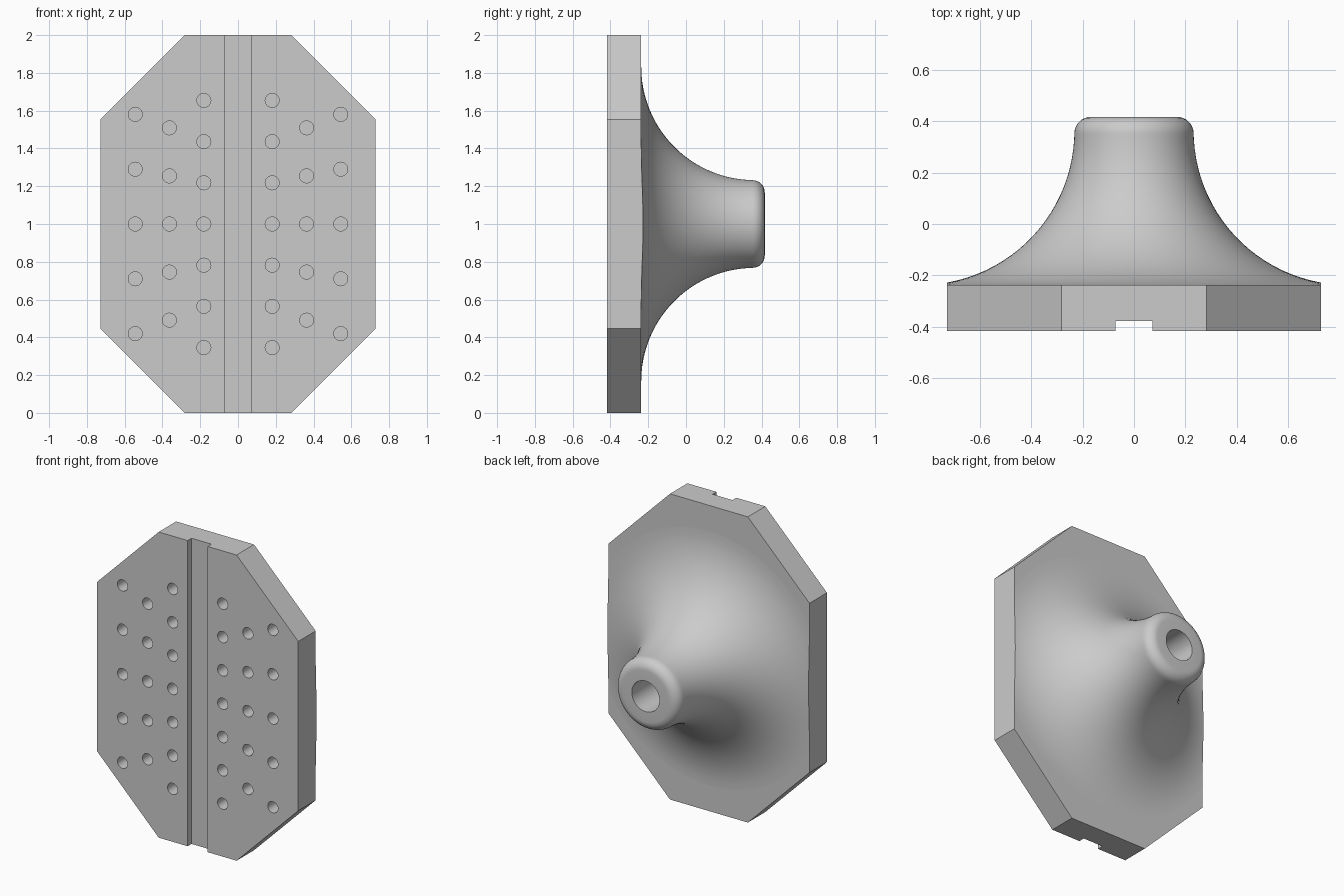
import bpy, bmesh, math
from mathutils import Matrix, Vector

old = bpy.data.objects.get("Cube")
if old:
    bpy.data.objects.remove(old, do_unlink=True)

FRONT, PLATE_BACK, HUB_END = -0.417, -0.237, 0.417
HALF_W, MID = 0.728, 1.0

grey = bpy.data.materials.new("light grey")
grey.use_nodes = True
grey.diffuse_color = (0.6, 0.6, 0.6, 1)
grey.node_tree.nodes["Principled BSDF"].inputs["Base Color"].default_value = (0.6, 0.6, 0.6, 1)


def make_object(name, bm):
    bmesh.ops.recalc_face_normals(bm, faces=bm.faces[:])
    mesh = bpy.data.meshes.new(name)
    bm.to_mesh(mesh)
    bm.free()
    mesh.materials.append(grey)
    obj = bpy.data.objects.new(name, mesh)
    bpy.context.collection.objects.link(obj)
    return obj


def smooth(obj):
    bpy.ops.object.select_all(action="DESELECT")
    obj.select_set(True)
    bpy.context.view_layer.objects.active = obj
    bpy.ops.object.shade_smooth_by_angle(angle=math.radians(35))


# Eight-sided plate
bm = bmesh.new()
quarter = [(0.282, 1.0), (HALF_W, 0.554)]
outline = quarter + [(x, -z) for x, z in reversed(quarter)]
outline += [(-x, -z) for x, z in outline]
face = bm.faces.new([bm.verts.new((x, FRONT, MID + z)) for x, z in outline])
ext = bmesh.ops.extrude_face_region(bm, geom=[face])
moved = [g for g in ext["geom"] if isinstance(g, bmesh.types.BMVert)]
bmesh.ops.translate(bm, verts=moved, vec=(0, PLATE_BACK - FRONT, 0))
plate = make_object("plate", bm)

# Cutter: central groove and the rows of blind holes
bm = bmesh.new()
bmesh.ops.create_cube(bm, size=1, matrix=Matrix.Translation((0, FRONT, MID))
                      @ Matrix.Diagonal((0.144, 0.08, 2.2, 1)))
HOLE_DEPTH = 0.1
turn = Matrix.Rotation(math.pi / 2, 4, "X")
for x, spacing, each_side in ((0.181, 0.218, 3), (0.363, 0.2545, 2), (0.544, 0.29, 2)):
    for side in (-1, 1):
        for i in range(-each_side, each_side + 1):
            spot = Matrix.Translation((side * x, FRONT, MID + i * spacing))
            bmesh.ops.create_cone(bm, cap_ends=True, segments=24, radius1=0.037,
                                  radius2=0.037, depth=2 * HOLE_DEPTH, matrix=spot @ turn)
cutter = make_object("groove_and_hole_cutter", bm)
cutter.hide_render = True

cut = plate.modifiers.new("cut", "BOOLEAN")
cut.operation = "DIFFERENCE"
cut.solver = "EXACT"
cut.object = cutter
bpy.context.view_layer.objects.active = plate
bpy.ops.object.modifier_apply(modifier="cut")
bpy.data.objects.remove(cutter, do_unlink=True)
smooth(plate)

# Flared hub: concave sweep, rounded rim, blind bore
SWEEP, ROUND, NECK, BORE = 0.6, 0.065, 0.232, 0.1
profile = [(0, PLATE_BACK)]
centre_y = PLATE_BACK + SWEEP
for i in range(25):
    a = math.radians(87) * i / 24
    profile.append((NECK + SWEEP * (1 - math.sin(a)), centre_y - SWEEP * math.cos(a)))
for i in range(9):
    a = math.pi / 2 * i / 8
    profile.append((NECK - ROUND + ROUND * math.cos(a), HUB_END - ROUND + ROUND * math.sin(a)))
profile += [(BORE, HUB_END), (BORE, -0.1), (0, -0.1)]

bm = bmesh.new()
verts = [bm.verts.new((r, y, 0)) for r, y in profile]
edges = [bm.edges.new(pair) for pair in zip(verts, verts[1:])]
bmesh.ops.spin(bm, geom=verts + edges, cent=(0, 0, 0), axis=(0, 1, 0),
               angle=math.tau, steps=96, use_duplicate=False)
bmesh.ops.remove_doubles(bm, verts=bm.verts[:], dist=0.0001)
bmesh.ops.translate(bm, verts=bm.verts[:], vec=(0, 0, MID))

# Trim the flare flush with the plate's sides
for side in (-1, 1):
    result = bmesh.ops.bisect_plane(bm, geom=bm.verts[:] + bm.edges[:] + bm.faces[:],
                                    plane_co=(side * HALF_W, 0, 0),
                                    plane_no=Vector((side, 0, 0)), clear_outer=True)
    rim = [g for g in result["geom_cut"] if isinstance(g, bmesh.types.BMEdge)]
    bmesh.ops.holes_fill(bm, edges=rim)
hub = make_object("flared_hub", bm)
smooth(hub)
